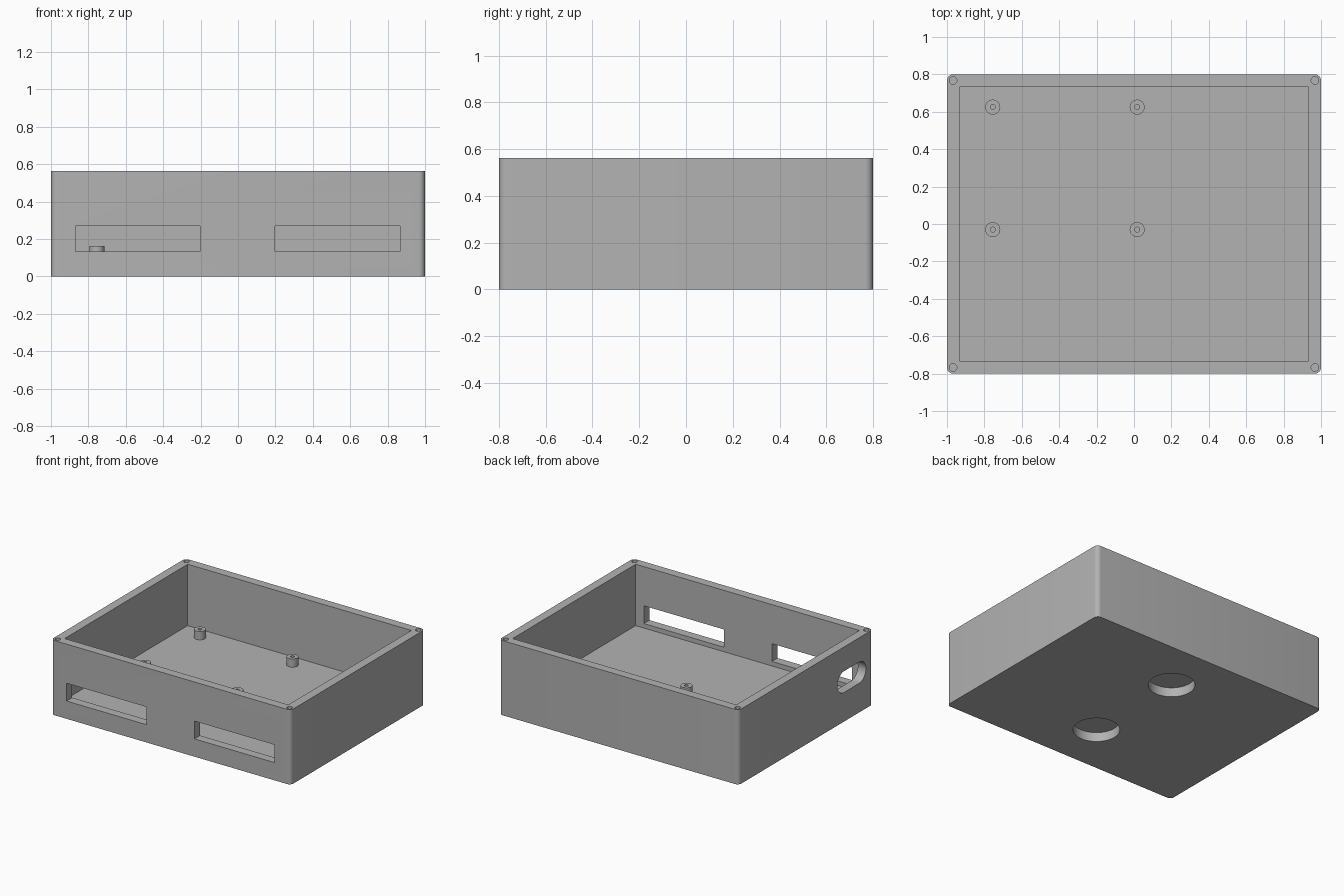
import bpy
import bmesh
import math
from mathutils import Matrix, Vector

cube = bpy.data.objects.get("Cube")
if cube:
    bpy.data.objects.remove(cube, do_unlink=True)

WIDTH, DEPTH, HEIGHT = 2.0, 1.6, 0.563
WALL, FLOOR, CORNER = 0.067, 0.10, 0.033

grey = bpy.data.materials.new("plain grey")
grey.use_nodes = True
COLOUR = (0.45, 0.45, 0.45, 1)
grey.diffuse_color = COLOUR
grey.node_tree.nodes["Principled BSDF"].inputs["Base Color"].default_value = COLOUR


def make_object(name, bm):
    mesh = bpy.data.meshes.new(name)
    bmesh.ops.recalc_face_normals(bm, faces=bm.faces)
    bm.to_mesh(mesh)
    bm.free()
    mesh.materials.append(grey)
    obj = bpy.data.objects.new(name, mesh)
    bpy.context.collection.objects.link(obj)
    return obj


def box(name, low, high, round_axis=None, radius=0, segments=6):
    """Box between two corners; edges along round_axis may be rounded."""
    low, high = Vector(low), Vector(high)
    bm = bmesh.new()
    bmesh.ops.create_cube(bm, size=1)
    bmesh.ops.scale(bm, vec=high - low, verts=bm.verts)
    bmesh.ops.translate(bm, vec=(low + high) / 2, verts=bm.verts)
    if round_axis is not None:
        edges = [e for e in bm.edges
                 if abs((e.verts[0].co - e.verts[1].co)[round_axis]) > 1e-4]
        bmesh.ops.bevel(bm, geom=edges, offset=radius, segments=segments,
                        profile=0.5, affect='EDGES')
    return make_object(name, bm)


def cylinder(name, x, y, bottom, top, radius, sides=32):
    bm = bmesh.new()
    bmesh.ops.create_cone(bm, cap_ends=True, segments=sides, radius1=radius,
                          radius2=radius, depth=top - bottom,
                          matrix=Matrix.Translation((x, y, (bottom + top) / 2)))
    return make_object(name, bm)


def cut(target, cutter):
    """Subtract the cutter for good, then drop it."""
    cutter.hide_render = True
    mod = target.modifiers.new("cut", 'BOOLEAN')
    mod.operation, mod.solver, mod.object = 'DIFFERENCE', 'EXACT', cutter
    select(target)
    bpy.ops.object.modifier_apply(modifier=mod.name)
    bpy.data.objects.remove(cutter, do_unlink=True)


def select(obj):
    bpy.ops.object.select_all(action='DESELECT')
    obj.select_set(True)
    bpy.context.view_layer.objects.active = obj


def smooth(obj):
    select(obj)
    bpy.ops.object.shade_smooth_by_angle(angle=math.radians(30))


# Open-topped case with rounded upright corners
hx, hy = WIDTH / 2, DEPTH / 2
case = box("case", (-hx, -hy, 0), (hx, hy, HEIGHT), 2, CORNER)
ix, iy = hx - WALL, hy - WALL
cut(case, box("cavity_cutter", (-ix, -iy, FLOOR), (ix, iy, HEIGHT + 0.2)))

# Two wide openings in the front wall
for left, right in ((-0.87, -0.203), (0.197, 0.865)):
    cut(case, box("front_opening_cutter", (left, -hy - 0.1, 0.134),
                  (right, -iy + 0.1, 0.268)))

# Round-ended cable slot in the right-hand wall, near the front
cut(case, box("cable_slot_cutter", (-hx - 0.1, -0.715, 0.22),
              (-ix + 0.1, -0.375, 0.38), 0, 0.0799, 12))

# Screw holes in the rim corners
for sx in (-1, 1):
    for sy in (-1, 1):
        cut(case, cylinder("screw_hole_cutter", sx * (hx - CORNER),
                           sy * (hy - CORNER), HEIGHT - 0.13, HEIGHT + 0.1,
                           0.02, 24))

# Blind round pockets under the floor
for y in (-0.4, 0.4):
    cut(case, cylinder("pocket_cutter", 0, y, -0.1, 0.07, 0.16, 48))
smooth(case)

# Hollow mounting posts on the floor
for x, side in ((-0.755, "right"), (0.017, "left")):
    for y, end in ((-0.03, "front"), (0.625, "back")):
        post = cylinder(f"mounting_post_{end}_{side}", x, y,
                        FLOOR - 0.01, 0.163, 0.04)
        cut(post, cylinder("post_hole_cutter", x, y, FLOOR, 0.3, 0.0135, 20))
        smooth(post)
